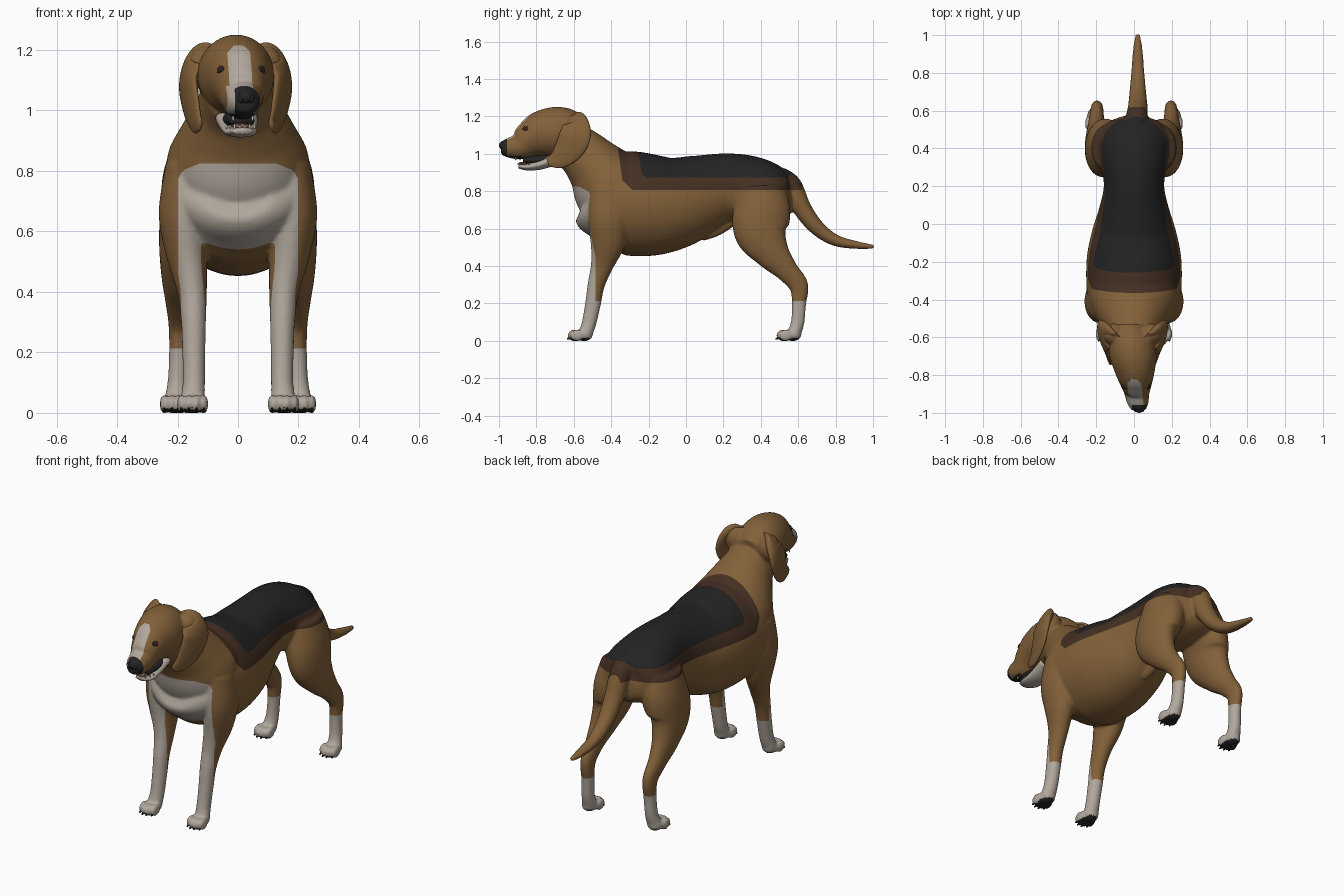
import bpy, bmesh, math
from mathutils import Vector, Matrix

if "Cube" in bpy.data.objects:
    bpy.data.objects.remove(bpy.data.objects["Cube"], do_unlink=True)


def material(name, r, g, b):
    m = bpy.data.materials.new(name)
    m.use_nodes = True
    m.diffuse_color = (r, g, b, 1)
    m.node_tree.nodes["Principled BSDF"].inputs["Base Color"].default_value = (r, g, b, 1)
    m.node_tree.nodes["Principled BSDF"].inputs["Roughness"].default_value = 0.8
    return m


TAN, WHITE, BLACK, BROWN = range(4)
coat = [material("tan_fur", .225, .118, .041), material("white_fur", .44, .39, .335),
        material("black_fur", .017, .017, .017), material("dark_brown_fur", .058, .029, .016)]
eye_brown = material("eye_brown", .05, .018, .011)
tongue_pink = material("tongue_pink", .3, .14, .08)
tooth_ivory = material("tooth_ivory", .6, .55, .45)


def turn(verts):
    # the head looks slightly to one side
    for v in verts:
        v.co.x -= .1 * v.co.y + .075


def spline(a, b, c, d, t):
    return .5 * (2 * b + (c - a) * t + (2 * a - 5 * b + 4 * c - d) * t * t
                 + (3 * b - a - 3 * c + d) * t ** 3)


def loft(bm, stations, mirror=False, turned=False, steps=7, sides=48):
    """Smooth tube through stations of x, y, z, half width, half depth."""
    s = [Vector(p) for p in stations]
    s = [s[0]] + s + [s[-1]]
    path = [spline(*s[i:i + 4], k / steps) for i in range(len(s) - 3) for k in range(steps)]
    path.append(s[-1])
    for sign in ((1, -1) if mirror else (1,)):
        rings = []
        for i, p in enumerate(path):
            d = path[min(i + 1, len(path) - 1)] - path[max(i - 1, 0)]
            n = math.hypot(d[1], d[2]) or 1
            ring = []
            for k in range(sides):
                a = math.tau * k / sides
                off = max(p[4], .002) * math.sin(a)
                ring.append(bm.verts.new((sign * (p[0] + max(p[3], .002) * math.cos(a)),
                                          p[1] - d[2] / n * off, p[2] + d[1] / n * off)))
            rings.append(ring)
        for r, q in zip(rings, rings[1:]):
            for k in range(sides):
                j = (k + 1) % sides
                bm.faces.new((r[k], r[j], q[j], q[k]))
        bm.faces.new(rings[0])
        bm.faces.new(rings[-1])
        if turned:
            turn([v for r in rings for v in r])


def ball(bm, centre, size, turned=False):
    m = Matrix.Translation(centre) @ Matrix.Diagonal((*size, 1))
    made = bmesh.ops.create_uvsphere(bm, u_segments=16, v_segments=10, radius=1, matrix=m)
    if turned:
        turn(made["verts"])


def finish(name, bm, mats):
    bmesh.ops.recalc_face_normals(bm, faces=bm.faces)
    mesh = bpy.data.meshes.new(name)
    bm.to_mesh(mesh)
    bm.free()
    for m in mats:
        mesh.materials.append(m)
    mesh.shade_smooth()
    ob = bpy.data.objects.new(name, mesh)
    bpy.context.scene.collection.objects.link(ob)
    return ob


# Torso, neck and head
bm = bmesh.new()
loft(bm, [(0, -.55, .73, .11, .08), (0, -.52, .72, .19, .15), (0, -.45, .725, .24, .228),
          (0, -.33, .735, .252, .276), (0, -.18, .727, .25, .272), (0, -.05, .742, .225, .247),
          (0, .08, .785, .185, .212), (0, .2, .817, .16, .185), (0, .32, .815, .175, .178),
          (0, .44, .79, .19, .163), (0, .53, .77, .15, .12), (0, .57, .77, .06, .06)])
loft(bm, [(-.01, -.66, 1.07, .105, .12), (0, -.565, 1.01, .14, .134), (0, -.49, .935, .185, .16),
          (0, -.42, .85, .23, .208), (0, -.35, .78, .24, .24)])
loft(bm, [(0, -.54, 1.1, .08, .08), (0, -.62, 1.112, .118, .125), (0, -.7, 1.115, .124, .135),
          (0, -.78, 1.102, .106, .123), (0, -.84, 1.073, .085, .097), (0, -.89, 1.04, .068, .073),
          (0, -.95, 1.032, .056, .053), (0, -.987, 1.034, .036, .037)], turned=True)
for s in (1, -1):
    # ear roots
    ball(bm, (s * .1 - .008, -.585, 1.14), (.06, .06, .075))

# Tail and belly sheath
loft(bm, [(.01, .5, .87, .06, .06), (.015, .565, .83, .058, .054), (.02, .62, .71, .052, .05),
          (.02, .70, .605, .044, .041), (.02, .80, .537, .035, .031),
          (.02, .92, .511, .026, .02), (.02, 1.007, .503, .012, .011)])
loft(bm, [(0, .25, .65, .03, .035), (0, .165, .594, .028, .034), (0, .085, .555, .02, .023)])

# Legs
loft(bm, [(.16, -.40, .82, .08, .12), (.18, -.41, .66, .082, .115), (.17, -.42, .52, .068, .092),
          (.152, -.45, .40, .049, .06), (.147, -.48, .30, .041, .046), (.146, -.497, .2, .038, .042),
          (.146, -.517, .1, .037, .039), (.15, -.535, .045, .041, .037)], mirror=True)
loft(bm, [(.12, .40, .83, .1, .125), (.15, .405, .70, .103, .153), (.176, .402, .58, .085, .143),
          (.192, .46, .47, .063, .096), (.198, .54, .375, .043, .062), (.196, .602, .295, .034, .052),
          (.196, .604, .2, .032, .038), (.2, .597, .1, .033, .036),
          (.205, .58, .045, .04, .036)], mirror=True)

# Paws
claws = bmesh.new()
for side in (1, -1):
    for px, py in ((.15, -.545), (.207, .57)):
        ball(bm, (side * px, py, .032), (.043, .048, .034))
        for k in (-1.5, -.5, .5, 1.5):
            x = side * px + k * .025
            y = py - .052 + .014 * (abs(k) > 1)
            ball(bm, (x, y, .029), (.0145, .038, .032))
            ball(claws, (x, y - .032, .012), (.004, .008, .006))
finish("claws", claws, [coat[BLACK]])

# Blend the parts into one skin
rough = finish("rough_body", bm, [])
mod = rough.modifiers.new("blend", "REMESH")
mod.mode, mod.voxel_size = "VOXEL", .008
mod = rough.modifiers.new("soften", "SMOOTH")
mod.factor, mod.iterations = .5, 6
depsgraph = bpy.context.evaluated_depsgraph_get()
skin = bpy.data.meshes.new_from_object(rough.evaluated_get(depsgraph))
bpy.data.objects.remove(rough, do_unlink=True)
bm = bmesh.new()
bm.from_mesh(skin)
bpy.data.meshes.remove(skin)


def paint(index, *spaces):
    """Cut out and colour the faces inside every half space ax + by + cz > d."""
    inside = list(bm.faces)
    for *n, d in spaces:
        n = Vector(n)
        geom = set(inside)
        for f in inside:
            geom.update(f.verts)
            geom.update(f.edges)
        cut = bmesh.ops.bisect_plane(bm, geom=list(geom), dist=1e-5,
                                     plane_co=n * d / n.length_squared, plane_no=n)
        inside = [f for f in cut["geom"] if isinstance(f, bmesh.types.BMFace)
                  and f.calc_center_median().dot(n) > d]
    for f in inside:
        f.material_index = index


# Coat markings: saddle, chest, socks, blaze, muzzle, lips, pads
for f in bm.faces:
    f.material_index = TAN
paint(BROWN, (0, 0, 1, .805), (0, 1, .14, -.22), (0, 1, 1, .52), (0, -1, 0, -.62))
paint(BLACK, (0, 0, 1, .872), (0, 1, .2, -.056), (0, 1, 1, .66), (0, -1, 0, -.57),
      (0, -1, 1, .33), (1, -1, 0, -.65), (-1, -1, 0, -.65))
paint(WHITE, (0, 0, -1, -.825), (1, 0, 0, -.198), (-1, 0, 0, -.198), (1, 0, -1, -.98),
      (-1, 0, -1, -.98), (.4, 0, -1, -.875), (-.4, 0, -1, -.875), (0, -1, -.23, .335))
paint(TAN, (0, 1, 0, -.485), (0, 0, -1, -.56), (0, 0, 1, .2))
paint(WHITE, (0, 0, -1, -.213))
paint(WHITE, (0, -1, 0, .7), (0, 0, 1, 1.05), (0, 0, -1, -1.215), (1, .1, 0, -.12),
      (-1, -.1, 0, .045), (1, .1, -1, -1.31), (-1, -.1, -1, -1.15))
paint(WHITE, (0, -1, 0, .84), (0, 0, 1, .99), (0, 0, -1, -1.08), (-1, -.1, 0, .075),
      (1, .1, 0, -.13))
paint(BLACK, (0, -1, 0, .957), (1, .1, 0, -.108))
paint(BLACK, (0, -1, 0, .88), (0, 0, -1, -.988))
bm.normal_update()
for f in bm.faces:
    if f.normal.z < -.6 and f.calc_center_median().z < .02:
        f.material_index = BLACK
finish("body", bm, coat)

# Ears: hanging flaps, close to the cheek in front and flared behind
bm = bmesh.new()
loft(bm, [(.075, -.61, 1.195, .025, .035), (.115, -.59, 1.17, .034, .066),
          (.145, -.592, 1.10, .025, .083), (.147, -.625, 1.03, .02, .077),
          (.145, -.68, .975, .014, .055), (.145, -.74, .953, .008, .02)], mirror=True)
for v in bm.verts:
    v.co.x += math.copysign(.25, v.co.x) * (v.co.y + .63) - .008
finish("ears", bm, [coat[TAN]])

# Nose
bm = bmesh.new()
ball(bm, (.003, -.97, 1.045), (.03, .03, .026), True)
for s in (1, -1):
    ball(bm, (.003 + s * .016, -.975, 1.038), (.014, .021, .017), True)
finish("nose", bm, [coat[BLACK]])

# Lower jaw, mouth lining, tongue and teeth
bm = bmesh.new()
loft(bm, [(0, -.7, .975, .07, .035), (0, -.78, .943, .06, .028), (0, -.85, .929, .052, .018),
          (0, -.895, .933, .034, .011)], turned=True)
finish("lower_jaw", bm, [coat[WHITE]])
bm = bmesh.new()
loft(bm, [(0, -.72, .972, .052, .03), (0, -.8, .966, .049, .026), (0, -.872, .966, .042, .018)],
     turned=True)
finish("mouth_lining", bm, [coat[BLACK]])
bm = bmesh.new()
loft(bm, [(0, -.78, .955, .035, .012), (0, -.85, .95, .033, .01), (0, -.893, .948, .022, .006)],
     turned=True)
finish("tongue", bm, [tongue_pink])
bm = bmesh.new()
for s in (1, -1):
    for x, y, h in ((.008, -.897, .005), (.025, -.89, .011), (.038, -.865, .006), (.046, -.84, .006)):
        ball(bm, (s * x, y, .946), (.004, .004, h), True)
    ball(bm, (s * .032, -.91, .974), (.004, .004, .01), True)
finish("teeth", bm, [tooth_ivory])

# Eyes
rims, pupils = bmesh.new(), bmesh.new()
for s in (1, -1):
    ball(rims, (s * .056, -.85, 1.132), (.024, .021, .02), True)
    ball(pupils, (s * .06, -.864, 1.134), (.012, .01, .011), True)
finish("eyes", rims, [eye_brown])
finish("pupils", pupils, [coat[BLACK]])
